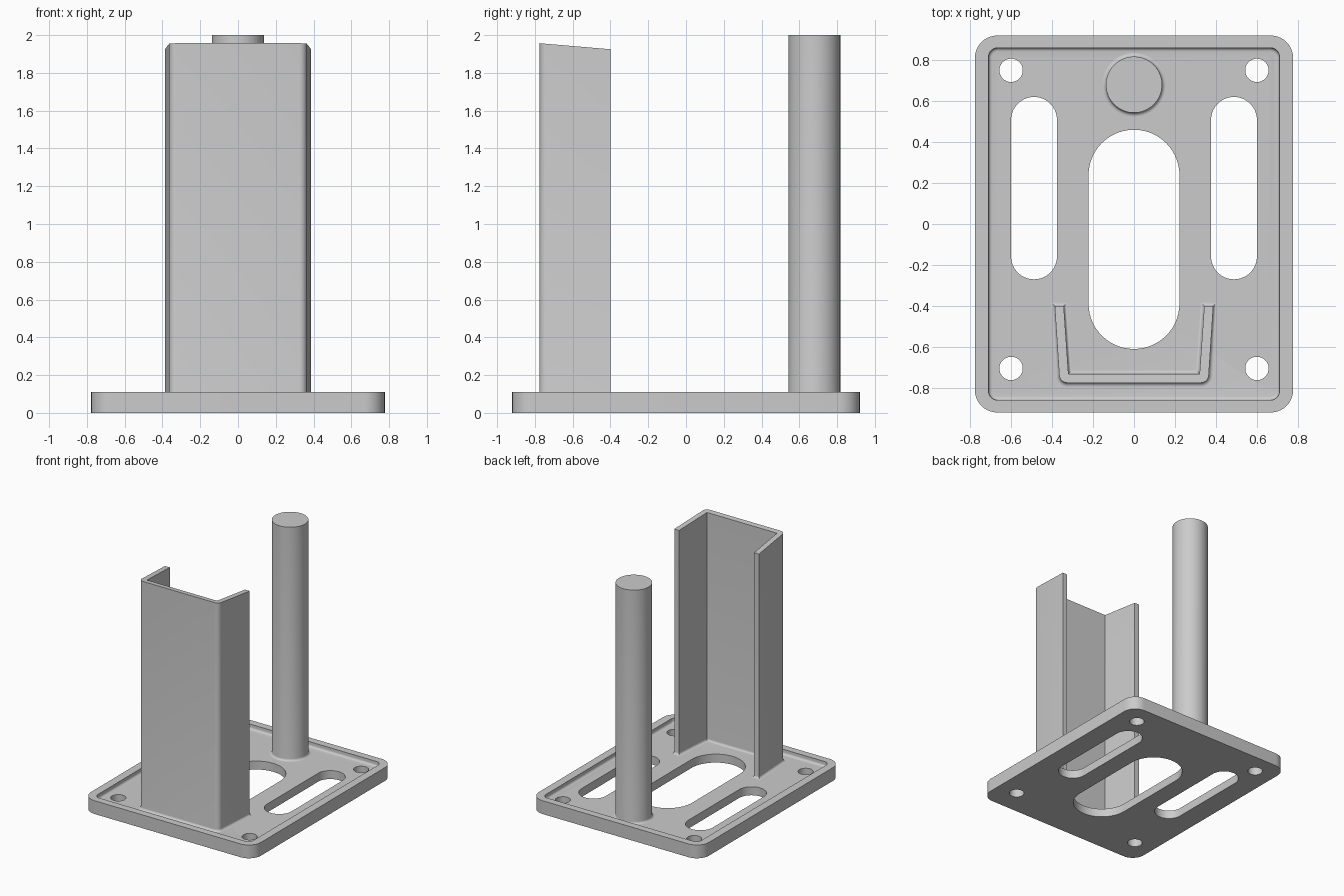
import bpy, bmesh, math
from mathutils import Vector

if "Cube" in bpy.data.objects:
    bpy.data.objects.remove(bpy.data.objects["Cube"])

grey = bpy.data.materials.new("plain grey")
grey.diffuse_color = (0.6, 0.6, 0.6, 1)
grey.use_nodes = True
grey.node_tree.nodes["Principled BSDF"].inputs["Base Color"].default_value = grey.diffuse_color
FLOOR, RIM, FILLET = 0.07, 0.11, 0.018


def arc(cx, cy, r, a0, a1, n):
    return [(cx + r * math.cos(math.radians(a0 + (a1 - a0) * i / n)),
             cy + r * math.sin(math.radians(a0 + (a1 - a0) * i / n))) for i in range(n + 1)]


def rounded_rect(hx, hy, r, n=10):
    pts = []
    for sx, sy, a in ((1, 1, 0), (-1, 1, 90), (-1, -1, 180), (1, -1, 270)):
        pts += arc(sx * (hx - r), sy * (hy - r), r, a, a + 90, n)
    return pts


def slot(cx, r, y0, y1):
    return arc(cx, y1 - r, r, 0, 180, 28) + arc(cx, y0 + r, r, 180, 360, 28)


def circle(cx, cy, r, n=48):
    return arc(cx, cy, r, 0, 360, n)[:-1]


def offset(pts, d):
    """Move a counter-clockwise outline outwards by d with mitred corners."""
    out = []
    for i, p in enumerate(pts):
        p, a, b = Vector(p), Vector(pts[i - 1]), Vector(pts[(i + 1) % len(pts)])
        u, v = (p - a).normalized(), (b - p).normalized()
        n1, n2 = Vector((u.y, -u.x)), Vector((v.y, -v.x))
        out.append(tuple(p + (n1 + n2) * d / (1 + n1.dot(n2))))
    return out


def loft(name, rings):
    """Solid through rings of 3D points, capped at both ends."""
    bm = bmesh.new()
    vs = [[bm.verts.new(p) for p in ring] for ring in rings]
    n = len(vs[0])
    for lo, hi in zip(vs, vs[1:]):
        for i in range(n):
            j = (i + 1) % n
            bm.faces.new((lo[i], lo[j], hi[j], hi[i]))
    bm.faces.new(vs[0][::-1])
    bm.faces.new(vs[-1])
    bmesh.ops.recalc_face_normals(bm, faces=bm.faces)
    me = bpy.data.meshes.new(name)
    bm.to_mesh(me)
    bm.free()
    me.materials.append(grey)
    ob = bpy.data.objects.new(name, me)
    bpy.context.collection.objects.link(ob)
    return ob


def flat(pts, z):
    return [(x, y, z) for x, y in pts]


def smooth(ob):
    bpy.ops.object.select_all(action='DESELECT')
    ob.select_set(True)
    bpy.context.view_layer.objects.active = ob
    bpy.ops.object.shade_smooth_by_angle(angle=math.radians(35))


def fillet_steps(r, n=5):
    """(outward offset, height) pairs of a concave quarter round."""
    return [(r * (1 - math.sin(t)), r * (1 - math.cos(t)))
            for t in (math.pi / 2 * i / n for i in range(n + 1))]


# Base plate with a shallow tray, slots and screw holes
plate = loft("base_plate", [flat(rounded_rect(0.777, 0.92, 0.11), z) for z in (0, RIM)])
tray = [flat(rounded_rect(0.71 - o, 0.86 - o, 0.045 - o), FLOOR + h)
        for o, h in fillet_steps(FILLET)]
tray.append(flat(rounded_rect(0.71, 0.86, 0.045), 0.2))
cutters = [loft("tray_cutter", tray)]
holes = [slot(0, 0.222, -0.61, 0.46)]
for s in (-1, 1):
    holes.append(slot(s * 0.488, 0.112, -0.27, 0.62))
    holes += [circle(s * 0.6, y, 0.057) for y in (0.75, -0.705)]
cutters += [loft("hole_cutter", [flat(h, z) for z in (-0.1, 0.3)]) for h in holes]
for c in cutters:
    c.hide_render = True
    mod = plate.modifiers.new("cut", 'BOOLEAN')
    mod.operation, mod.solver, mod.object = 'DIFFERENCE', 'EXACT', c
    bpy.context.view_layer.objects.active = plate
    bpy.ops.object.modifier_apply(modifier=mod.name)
    bpy.data.objects.remove(c)
smooth(plate)

# Round post with a filleted foot
post = [flat(circle(0, 0.68, 0.137 + o, 64), FLOOR + h) for o, h in fillet_steps(FILLET)]
post[0:0] = [flat(circle(0, 0.68, 0.137 + FILLET, 64), FLOOR - 0.01)]
post.append(flat(circle(0, 0.68, 0.137, 64), 2.0))
smooth(loft("round_post", post))

# Upright channel: flared U outline, rounded outside corners, sloping top
half = arc(0.325, -0.735, 0.04, -90, -4, 8) + [(0.387, -0.40), (0.343, -0.40), (0.32, -0.731)]
outline = half + [(-x, y) for x, y in reversed(half)]
steps = fillet_steps(FILLET)
channel = [flat(offset(outline, FILLET), FLOOR - 0.01)]
channel += [flat(offset(outline, o), FLOOR + h) for o, h in steps]
channel.append([(x, y, 1.957 - 0.085 * (y + 0.775)) for x, y in outline])
smooth(loft("upright_channel", channel))
